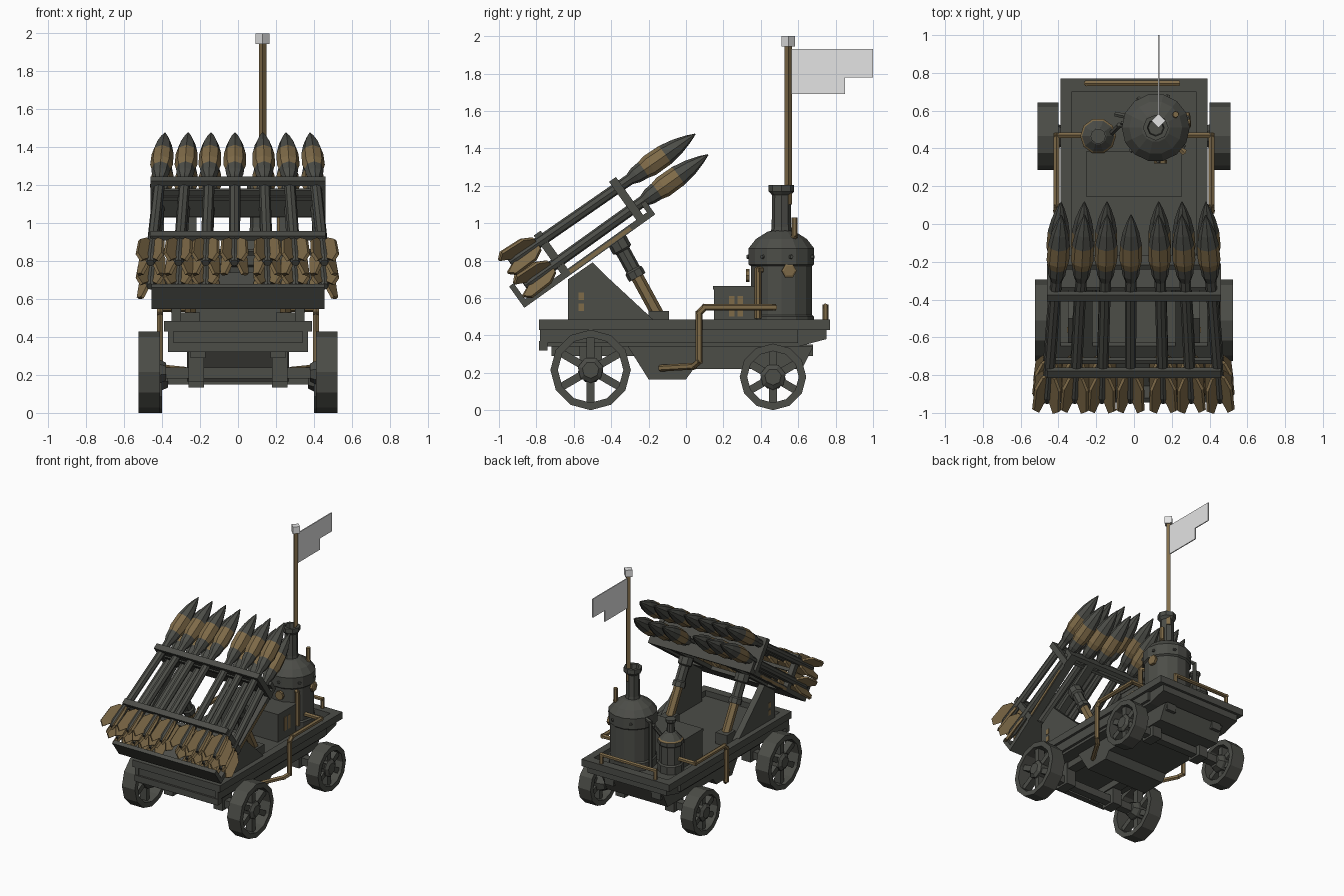
import bpy, bmesh, math
from mathutils import Matrix, Vector

if "Cube" in bpy.data.objects:
    bpy.data.objects.remove(bpy.data.objects["Cube"])

def material(name, rgb):
    m = bpy.data.materials.new(name)
    m.diffuse_color = (*rgb, 1)
    m.use_nodes = True
    m.node_tree.nodes["Principled BSDF"].inputs["Base Color"].default_value = m.diffuse_color
    return m

MATS = [material("dark_iron", (0.072, 0.074, 0.064)),
        material("aged_brass", (0.21, 0.145, 0.065)),
        material("pale_grey", (0.77, 0.77, 0.77))]
IRON, BRASS, PALE = 0, 1, 2

def finish(name, bm, mat=None, M=None):
    if M is not None:
        bm.transform(M)
    bmesh.ops.recalc_face_normals(bm, faces=bm.faces)
    if mat is not None:
        for f in bm.faces:
            f.material_index = mat
    me = bpy.data.meshes.new(name)
    bm.to_mesh(me)
    bm.free()
    for m in MATS:
        me.materials.append(m)
    ob = bpy.data.objects.new(name, me)
    bpy.context.collection.objects.link(ob)
    return ob

def box(name, x, y, z, mat=IRON, M=None):
    bm = bmesh.new()
    bmesh.ops.create_cube(bm, size=1)
    for v in bm.verts:
        v.co = [(r[0] + r[1]) / 2 + c * (r[1] - r[0]) for c, r in zip(v.co, (x, y, z))]
    return finish(name, bm, mat, M)

def prism(name, pts, x0, x1, mat=IRON, M=None):
    """Outline in the yz plane, extruded along x."""
    bm = bmesh.new()
    f = bm.faces.new([bm.verts.new((x0, y, z)) for y, z in pts])
    ext = bmesh.ops.extrude_face_region(bm, geom=[f])["geom"]
    bmesh.ops.translate(bm, vec=(x1 - x0, 0, 0),
                        verts=[g for g in ext if isinstance(g, bmesh.types.BMVert)])
    return finish(name, bm, mat, M)

def lathe(name, prof, sides, M, mat=IRON, brass=(), closed=False):
    """Profile of (radius, height) about local z; brass lists brass-coloured bands."""
    bm = bmesh.new()
    rings = [[bm.verts.new((r * math.cos(2 * math.pi * i / sides), r * math.sin(2 * math.pi * i / sides), h))
              for i in range(sides)] for r, h in prof]
    n = len(rings)
    for k in range(n if closed else n - 1):
        a, b = rings[k], rings[(k + 1) % n]
        for i in range(sides):
            j = (i + 1) % sides
            f = bm.faces.new((a[i], a[j], b[j], b[i]))
            f.material_index = BRASS if k in brass else mat
    if not closed:
        for ring in (rings[0], rings[-1]):
            bm.faces.new(ring).material_index = mat
    return finish(name, bm, None, M)

def along(p, q):
    p, q = Vector(p), Vector(q)
    return Matrix.Translation(p) @ (q - p).to_track_quat('Z', 'Y').to_matrix().to_4x4()

def pipe(name, pts, r, mat=BRASS, sides=6):
    bm = bmesh.new()
    for p, q in zip(pts, pts[1:]):
        p, q = Vector(p), Vector(q)
        d = (q - p).normalized() * r * 0.6
        M = along(p - d, q + d)
        L = (q - p).length + 2 * d.length
        bmesh.ops.create_cone(bm, cap_ends=True, segments=sides, radius1=r, radius2=r,
                              depth=L, matrix=M @ Matrix.Translation((0, 0, L / 2)))
    return finish(name, bm, mat)

# chassis: deck, rim, bumpers, keel
prism("chassis_body", [(-0.77, 0.34), (-0.3, 0.34), (0.6, 0.34), (0.75, 0.38), (0.75, 0.44), (-0.77, 0.44)], -0.35, 0.35)
for s, side in ((-1, "left"), (1, "right")):
    box(side + "_rim", sorted((s * 0.33, s * 0.39)), (-0.78, 0.77), (0.43, 0.485))
    box(side + "_rim_lip", sorted((s * 0.34, s * 0.37)), (-0.78, 0.6), (0.36, 0.43))
    box(side + "_under_beam", sorted((s * 0.17, s * 0.25)), (-0.72, 0.68), (0.29, 0.35))
box("front_rim", (-0.39, 0.39), (-0.785, -0.72), (0.43, 0.485))
box("rear_rim", (-0.39, 0.39), (0.70, 0.77), (0.43, 0.485))
box("front_bumper", (-0.37, 0.37), (-0.785, -0.74), (0.32, 0.37))
prism("keel", [(-0.31, 0.34), (-0.2, 0.165), (0.0, 0.165), (0.04, 0.22), (0.62, 0.22), (0.68, 0.34)], -0.27, 0.27)

# wheels and axles
def wheel(name, s, y, r, x0, x1):
    c = Matrix.Translation((s * (x0 + x1) / 2, y, r)) @ Matrix.Rotation(s * math.pi / 2, 4, 'Y')
    w = (x1 - x0) / 2
    lathe(name + "_rim", [(r, -w), (r, w), (r - 0.04, w), (r - 0.04, -w)], 12, c, closed=True)
    lathe(name + "_hub", [(0.05, -w - 0.03), (0.07, -w * 0.8), (0.07, w * 0.7), (0.045, w)], 7, c)
    for k in range(6):
        box(name + "_spoke", (0.04, r - 0.03), (-0.021, 0.021), (-0.025, 0.03),
            M=c @ Matrix.Rotation(k * math.pi / 3, 4, 'Z'))

for s, side in ((-1, "left"), (1, "right")):
    wheel(side + "_front_wheel", s, -0.51, 0.215, 0.41, 0.525)
    wheel(side + "_rear_wheel", s, 0.465, 0.178, 0.40, 0.51)
for nm, y, z in (("front_axle", -0.51, 0.21), ("rear_axle", 0.465, 0.18)):
    box(nm, (-0.43, 0.43), (y - 0.03, y + 0.03), (z - 0.03, z + 0.03))
    for s in (-1, 1):
        box(nm + "_bracket", sorted((s * 0.18, s * 0.26)), (y - 0.06, y + 0.06), (z - 0.045, 0.35))

# boiler with chimney
B = Matrix.Translation((0.115, 0.51, 0))
lathe("boiler", [(0.178, 0.44), (0.178, 0.50), (0.168, 0.51), (0.168, 0.77), (0.18, 0.78), (0.18, 0.865),
                 (0.14, 0.915), (0.075, 0.955), (0.05, 0.96)], 14, B)
lathe("chimney", [(0.06, 0.93), (0.052, 0.98), (0.05, 1.15), (0.068, 1.17), (0.068, 1.205),
                  (0.045, 1.205), (0.04, 1.15)], 8, B)
lathe("boiler_hatch", [(0.04, 0), (0.04, 0.02), (0.03, 0.025)], 6,
      along((0.275, 0.55, 0.745), (1, 0.62, 0.745)), BRASS)
lathe("boiler_gauge", [(0.035, 0), (0.035, 0.02)], 8, along((0.14, 0.34, 0.72), (0.14, 0, 0.72)), BRASS)
pipe("boiler_whistle", [(0.2, 0.55, 0.89), (0.22, 0.58, 0.93), (0.22, 0.58, 1.02)], 0.017)
pipe("boiler_side_pipe", [(0.26, 0.385, 0.5), (0.26, 0.385, 0.75), (0.22, 0.42, 0.75)], 0.018)
for k in range(7):
    a = k * 2 * math.pi / 7 + 0.3
    d = Vector((math.cos(a), math.sin(a), 0))
    p = Vector((0.115, 0.51, 0.82)) + d * 0.165
    lathe("boiler_rivet", [(0.016, 0), (0.01, 0.022)], 5, along(p, p + d))

# small tank
T = Matrix.Translation((-0.19, 0.465, 0))
lathe("small_tank", [(0.095, 0.44), (0.095, 0.5), (0.085, 0.51), (0.085, 0.65), (0.095, 0.66), (0.095, 0.69),
                     (0.085, 0.7), (0.045, 0.745), (0.03, 0.75), (0.028, 0.82), (0.04, 0.83), (0.04, 0.85)],
      10, T, brass=(5,))
pipe("tank_link", [(-0.12, 0.48, 0.7), (-0.08, 0.52, 0.78), (0.0, 0.52, 0.78)], 0.015, IRON)
pipe("tank_riser", [(-0.09, 0.58, 0.46), (-0.09, 0.58, 0.84), (0.0, 0.56, 0.86)], 0.015, IRON)

# fuel box with worn patches
box("fuel_box", (-0.25, 0.25), (0.15, 0.38), (0.44, 0.66))
box("fuel_box_lid", (-0.255, 0.255), (0.145, 0.385), (0.645, 0.665))
for y in (0.23, 0.275):
    box("fuel_box_patch", (0.249, 0.254), (y, y + 0.03), (0.5, 0.61), BRASS)

# flag on its pole
lathe("flag_pole", [(0.02, 1.1), (0.02, 1.96)], 4, Matrix.Translation((0.13, 0.547, 0)), BRASS)
lathe("pole_cap", [(0.037, 1.945), (0.037, 2.0)], 4, Matrix.Translation((0.13, 0.547, 0)), PALE)
prism("flag", [(0.56, 1.93), (1.0, 1.93), (1.0, 1.78), (0.85, 1.78), (0.85, 1.69), (0.56, 1.69)], 0.126, 0.134, PALE)

# brass piping and rear rail
for s, side in ((-1, "left"), (1, "right")):
    pipe(side + "_steam_pipe", [(s * 0.28, 0.47, 0.55), (s * 0.41, 0.47, 0.55), (s * 0.41, 0.1, 0.55),
                                (s * 0.41, 0.07, 0.52), (s * 0.41, 0.07, 0.26), (s * 0.38, 0.04, 0.235),
                                (s * 0.28, -0.13, 0.225)], 0.018)
pipe("rear_rail", [(-0.25, 0.745, 0.46), (-0.25, 0.745, 0.555), (0.23, 0.745, 0.555), (0.23, 0.745, 0.46)], 0.016)

# launcher supports and lifting rams
for s, side in ((-1, "left"), (1, "right")):
    prism(side + "_support", [(-0.63, 0.44), (-0.63, 0.70), (-0.5, 0.79), (-0.44, 0.73), (-0.16, 0.47), (-0.16, 0.44)],
          s * 0.30, s * 0.35)
    for z in (0.53, 0.59):
        box(side + "_support_patch", sorted((s * 0.349, s * 0.354)), (-0.575, -0.545), (z, z + 0.04), BRASS)
    x = s * 0.25
    box(side + "_ram_foot", (x - 0.05, x + 0.05), (-0.2, -0.09), (0.44, 0.53))
    pipe(side + "_ram_rod", [(x, -0.15, 0.51), (x, -0.27, 0.73)], 0.034)
    lathe(side + "_ram_cylinder", [(0.05, 0), (0.05, 0.04), (0.04, 0.05), (0.04, 0.16), (0.055, 0.17), (0.055, 0.23)],
          8, along((x, -0.26, 0.71), (x, -0.37, 0.91)))

# tilted launch rack: local y runs up the slope, local z is across it
R = Matrix.Translation((0, -0.84, 0.565)) @ Matrix.Rotation(math.radians(35.5), 4, 'X')
box("rack_end_plate", (-0.455, 0.455), (-0.03, 0.0), (0.0, 0.14), M=R)
box("rack_floor_lower", (-0.455, 0.455), (-0.03, 0.26), (0.0, 0.03), M=R)
box("rack_top_plate", (-0.455, 0.455), (0.80, 0.83), (0.0, 0.09), M=R)
box("rack_holder_plate", (-0.44, 0.44), (0.75, 0.77), (0.04, 0.21), M=R)
for s, side in ((-1, "left"), (1, "right")):
    box(side + "_rack_rail", sorted((s * 0.39, s * 0.455)), (0, 0.83), (0.0, 0.035), M=R)
    box(side + "_rack_rail_trim", sorted((s * 0.451, s * 0.459)), (0.28, 0.68), (0.006, 0.026), BRASS, R)
    box(side + "_rack_inner_rail", sorted((s * 0.22, s * 0.28)), (0, 0.82), (0.0, 0.03), M=R)
    for u in (0.235, 0.73):
        box(side + "_frame_post", sorted((s * 0.42, s * 0.46)), (u, u + 0.045), (0.0, 0.28), M=R)
for u in (0.235, 0.73):
    box("frame_top_bar", (-0.46, 0.46), (u, u + 0.045), (0.255, 0.285), M=R)
    box("frame_mid_bar", (-0.45, 0.45), (u + 0.01, u + 0.035), (0.15, 0.175), M=R)

# rockets: brass warhead band and four brass tail fins
BODY = [(0.02, 0.01), (0.034, 0.05), (0.03, 0.2), (0.03, 0.79), (0.045, 0.83), (0.05, 0.88), (0.06, 0.92),
        (0.058, 1.02), (0.044, 1.1), (0.022, 1.17), (0.003, 1.215)]
FIN = [(0.02, 0.19), (0.05, 0.185), (0.09, 0.13), (0.097, 0.0), (0.06, -0.03), (0.02, 0.03)]

def rocket(name, x, tail, tip):
    M = along((x * 1.2, *tail), (x, *tip))
    lathe(name, BODY, 8, M, brass=(5, 6))
    for k in range(4):
        prism(name + "_fin", FIN, -0.009, 0.009, BRASS,
              M @ Matrix.Rotation(math.pi / 4 + k * math.pi / 2, 4, 'Z'))

for i, x in enumerate((-0.385, -0.262, -0.142, -0.016, 0.13, 0.253, 0.38)):
    rocket("upper_rocket", x, (-0.95, 0.785), (0.04, 1.47))
    if i != 3:
        rocket("lower_rocket", x, (-0.87, 0.66), (0.13, 1.375))
